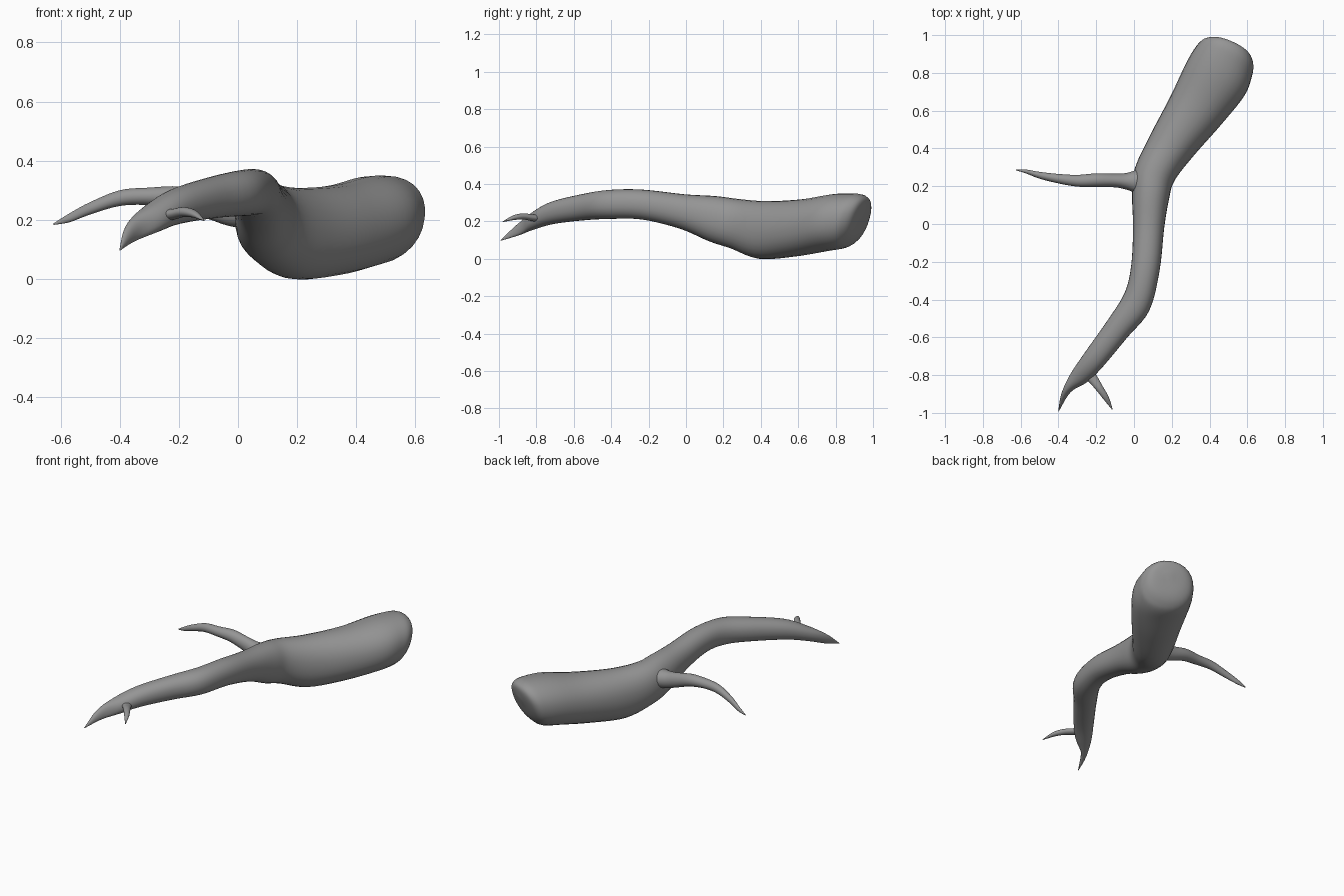
import bpy, bmesh, math
from mathutils import Vector

SIDES, STEPS = 28, 5

bark = bpy.data.materials.new("dark_bark")
bark.diffuse_color = (0.3, 0.3, 0.3, 1)


def spline(rows):
    # Catmull-Rom interpolation through all section values
    out = []
    for i in range(len(rows) - 1):
        a, b = rows[max(i - 1, 0)], rows[i]
        c, d = rows[i + 1], rows[min(i + 2, len(rows) - 1)]
        for s in range(STEPS):
            t = s / STEPS
            out.append([0.5 * (2 * q + (r - p) * t + (2 * p - 5 * q + 4 * r - u) * t * t
                               + (3 * q - p - 3 * r + u) * t ** 3)
                        for p, q, r, u in zip(a, b, c, d)])
    return out + [list(rows[-1])]


def limb(name, rows, power=1.0):
    # each row: left x, left y, right x, right y, bottom z, top z, lean of the section
    bm = bmesh.new()
    rings = []
    for lx, ly, rx, ry, lo, hi, lean in spline(rows):
        half = Vector((rx - lx, ry - ly, 0)) / 2
        mid = Vector(((lx + rx) / 2, (ly + ry) / 2, (lo + hi) / 2))
        ahead = Vector((-half.y, half.x, 0)).normalized()
        ring = []
        for k in range(SIDES):
            a = 2 * math.pi * k / SIDES
            c = math.copysign(abs(math.cos(a)) ** power, math.cos(a))
            s = math.copysign(abs(math.sin(a)) ** power, math.sin(a))
            ring.append(bm.verts.new(mid + half * c + ahead * lean * s
                                     + Vector((0, 0, (hi - lo) / 2 * s))))
        rings.append(ring)
    for p, q in zip(rings, rings[1:]):
        for k in range(SIDES):
            n = (k + 1) % SIDES
            bm.faces.new((p[k], p[n], q[n], q[k]))
    bm.faces.new(rings[0])
    bm.faces.new(rings[-1])
    bmesh.ops.recalc_face_normals(bm, faces=bm.faces)
    for f in bm.faces:
        f.smooth = True
    me = bpy.data.meshes.new(name)
    bm.to_mesh(me)
    bm.free()
    me.materials.append(bark)
    ob = bpy.data.objects.new(name, me)
    bpy.context.collection.objects.link(ob)
    return ob


# Main bough, from pointed tip to blunt thick end
limb("main_bough", [
    (-.401, -.992, -.398, -.992, .096, .100, 0),
    (-.385, -.90, -.335, -.89, .125, .19, 0),
    (-.34, -.80, -.245, -.835, .155, .25, 0),
    (-.26, -.68, -.16, -.75, .185, .305, 0),
    (-.14, -.51, -.035, -.60, .205, .345, 0),
    (-.05, -.365, .08, -.46, .213, .368, 0),
    (-.015, -.22, .135, -.25, .21, .37, 0),
    (-.005, -.02, .16, -.02, .16, .345, .01),
    (-.01, .15, .185, .13, .095, .335, .02),
    (.003, .29, .215, .23, .055, .32, .02),
    (.08, .46, .315, .36, .0, .308, .02),
    (.19, .67, .465, .53, .012, .318, .02),
    (.275, .85, .585, .68, .04, .345, .02),
    (.325, .935, .625, .785, .055, .35, .03),
    (.365, .975, .63, .84, .08, .342, .035),
    (.42, .98, .61, .89, .125, .315, .03),
    (.50, .955, .55, .93, .20, .25, .01),
], 0.92)

# Side branch, widening a little where it leaves the bough
limb("side_branch", [
    (.08, .155, .08, .30, .16, .29, 0),
    (.01, .165, .01, .285, .172, .285, 0),
    (-.04, .182, -.04, .27, .182, .285, 0),
    (-.10, .194, -.10, .267, .203, .295, 0),
    (-.20, .196, -.20, .268, .237, .313, 0),
    (-.30, .198, -.30, .260, .25, .309, 0),
    (-.40, .215, -.40, .265, .247, .30, 0),
    (-.50, .24, -.50, .276, .218, .26, 0),
    (-.57, .267, -.57, .288, .192, .222, 0),
    (-.624, .284, -.624, .289, .183, .188, 0),
])

# Small twig near the tip
limb("twig", [
    (-.275, -.80, -.225, -.76, .195, .235, 0),
    (-.235, -.84, -.193, -.81, .202, .238, 0),
    (-.20, -.88, -.165, -.86, .21, .243, 0),
    (-.16, -.93, -.134, -.915, .207, .232, 0),
    (-.117, -.982, -.113, -.980, .196, .199, 0),
])
